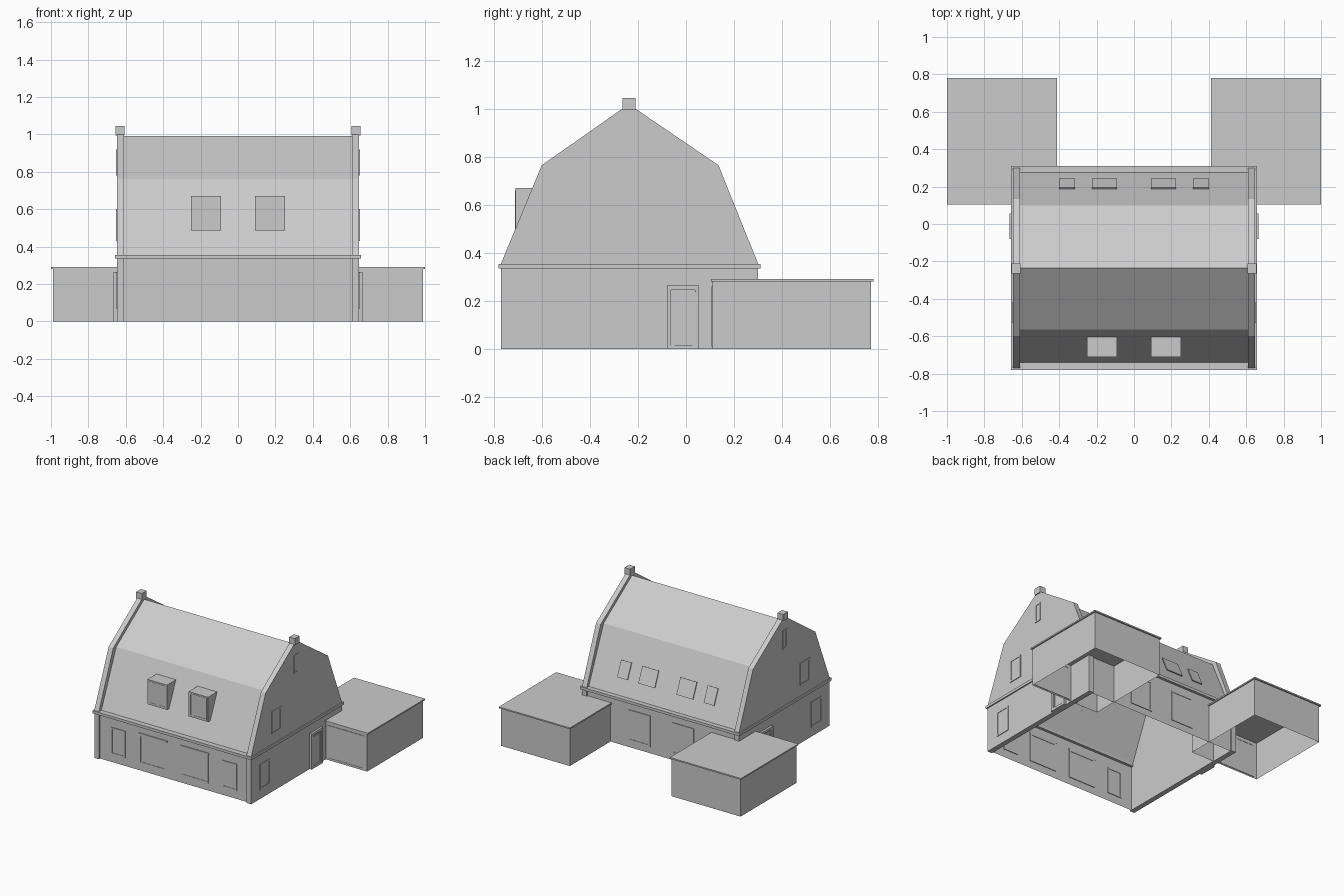
import bpy, bmesh

old = bpy.data.objects.get("Cube")
if old:
    bpy.data.objects.remove(old, do_unlink=True)

GREY = (0.6, 0.6, 0.6, 1)
mat = bpy.data.materials.new("plain grey")
mat.use_nodes = True
mat.diffuse_color = GREY
mat.node_tree.nodes["Principled BSDF"].inputs["Base Color"].default_value = GREY


def finish(name, bm, fix=True):
    if fix:
        bmesh.ops.recalc_face_normals(bm, faces=bm.faces)
    me = bpy.data.meshes.new(name)
    bm.to_mesh(me)
    bm.free()
    me.materials.append(mat)
    ob = bpy.data.objects.new(name, me)
    bpy.context.collection.objects.link(ob)
    return ob


def add_box(bm, x, y, z):
    """Add a box given by (min, max) on each axis."""
    vs = bmesh.ops.create_cube(bm, size=1)["verts"]
    for v in vs:
        for i, (a, b) in enumerate((x, y, z)):
            v.co[i] = b if v.co[i] > 0 else a
    return vs


def box(name, x, y, z):
    bm = bmesh.new()
    add_box(bm, x, y, z)
    return finish(name, bm)


def extrude_x(name, profile, x, closed=True):
    """Extrude a y-z profile along x, as a solid or as an open sheet."""
    bm = bmesh.new()
    a, b = ([bm.verts.new((k, *p)) for p in profile] for k in x)
    n = len(profile)
    for i in range(n if closed else n - 1):
        j = (i + 1) % n
        bm.faces.new((a[i], a[j], b[j], b[i]))
    if closed:
        bm.faces.new(a)
        bm.faces.new(b)
    return finish(name, bm, closed)


def framed(name, axis, at, u, z, frame=0.012, depth=0.005):
    """Thin window or door frame with a pane set a little behind it."""
    bm = bmesh.new()
    bars = [((u[0], u[0] + frame), z), ((u[1] - frame, u[1]), z),
            (u, (z[0], z[0] + frame)), (u, (z[1] - frame, z[1]))]
    deep = (at - depth, at + depth)
    pane = (at - depth * 0.4, at + depth * 0.4)
    for (h, v), d in [(bar, deep) for bar in bars] + [((u, z), pane)]:
        if axis == "x":
            add_box(bm, d, h, v)
        else:
            add_box(bm, h, d, v)
    return finish(name, bm)


def span(s, a, b):
    return tuple(sorted((s * a, s * b)))


# Front wall, back wall and two-pitch roof as one thin shell, open below
extrude_x("walls_and_roof", [
    (0.29, 0), (0.29, 0.34), (0.275, 0.355), (0.10, 0.76), (-0.235, 0.99),
    (-0.565, 0.76), (-0.74, 0.355), (-0.755, 0.34), (-0.755, 0)],
    (0.612, -0.612), closed=False)

# Band around the eaves
bm = bmesh.new()
for s in (-1, 1):
    add_box(bm, span(s, 0.61, 0.657), (-0.78, 0.31), (0.335, 0.355))
for y in ((-0.78, -0.735), (0.27, 0.31)):
    add_box(bm, (-0.61, 0.61), y, (0.335, 0.355))
finish("eaves_band", bm)

gable = [(-0.77, 0), (0.30, 0), (0.30, 0.355), (0.135, 0.765), (-0.21, 1.0),
         (-0.265, 1.0), (-0.6, 0.765), (-0.77, 0.355)]

for s, side in ((1, "left"), (-1, "right")):
    # Thick gable end with its finial block
    extrude_x(f"{side}_gable", gable, span(s, 0.61, 0.648))
    box(f"{side}_gable_cap", span(s, 0.608, 0.655), (-0.265, -0.21), (0.995, 1.045))

    # Gable windows
    for name, y, z in (("ground", (-0.67, -0.55), (0.07, 0.26)),
                       ("upper", (-0.53, -0.42), (0.43, 0.60)),
                       ("attic", (-0.265, -0.21), (0.78, 0.92))):
        framed(f"{side}_{name}_window", "x", s * 0.648, y, z)

    # Side door with stepped surround
    framed(f"{side}_door_surround", "x", s * 0.65, (-0.08, 0.055), (0, 0.265), 0.018, 0.015)
    framed(f"{side}_side_door", "x", s * 0.65, (-0.06, 0.04), (0, 0.235), 0.012, 0.011)

    # Front openings
    framed(f"{side}_front_window", "y", -0.755, span(s, 0.40, 0.52), (0.06, 0.26))
    framed(f"{side}_barn_door", "y", -0.755, span(s, 0.06, 0.285), (0.055, 0.27))
    box(f"{side}_barn_door_lintel", span(s, 0.055, 0.29), (-0.762, -0.75), (0.27, 0.28))

    # Back openings
    framed(f"{side}_back_door", "y", 0.29, span(s, 0.09, 0.27), (0.05, 0.28))

    # Dormer wedge on the front slope
    extrude_x(f"{side}_dormer", [(-0.71, 0.485), (-0.71, 0.67), (-0.60, 0.67), (-0.685, 0.485)],
              span(s, 0.09, 0.25))
    framed(f"{side}_dormer_window", "y", -0.709, span(s, 0.10, 0.24), (0.495, 0.66), 0.008, 0.003)

    # Skylights following the back slope
    for name, x in (("wide", (0.09, 0.225)), ("narrow", (0.315, 0.40))):
        extrude_x(f"{side}_{name}_skylight", [
            (0.236, 0.465), (0.242, 0.468), (0.194, 0.58), (0.188, 0.577)], span(s, *x))

    # Flat-roofed wing: four thin walls open below, with a slab on top
    bm = bmesh.new()
    add_box(bm, span(s, 0.42, 0.99), (0.11, 0.77), (0, 0.283))
    bottom = [f for f in bm.faces if f.calc_center_median().z < 0.01]
    bmesh.ops.delete(bm, geom=bottom, context="FACES_ONLY")
    finish(f"{side}_wing_walls", bm)
    box(f"{side}_wing_roof", span(s, 0.412, 1.0), (0.103, 0.78), (0.281, 0.291))
    framed(f"{side}_wing_door", "y", 0.11, span(s, 0.66, 0.965), (0.01, 0.26), 0.008, 0.004)
